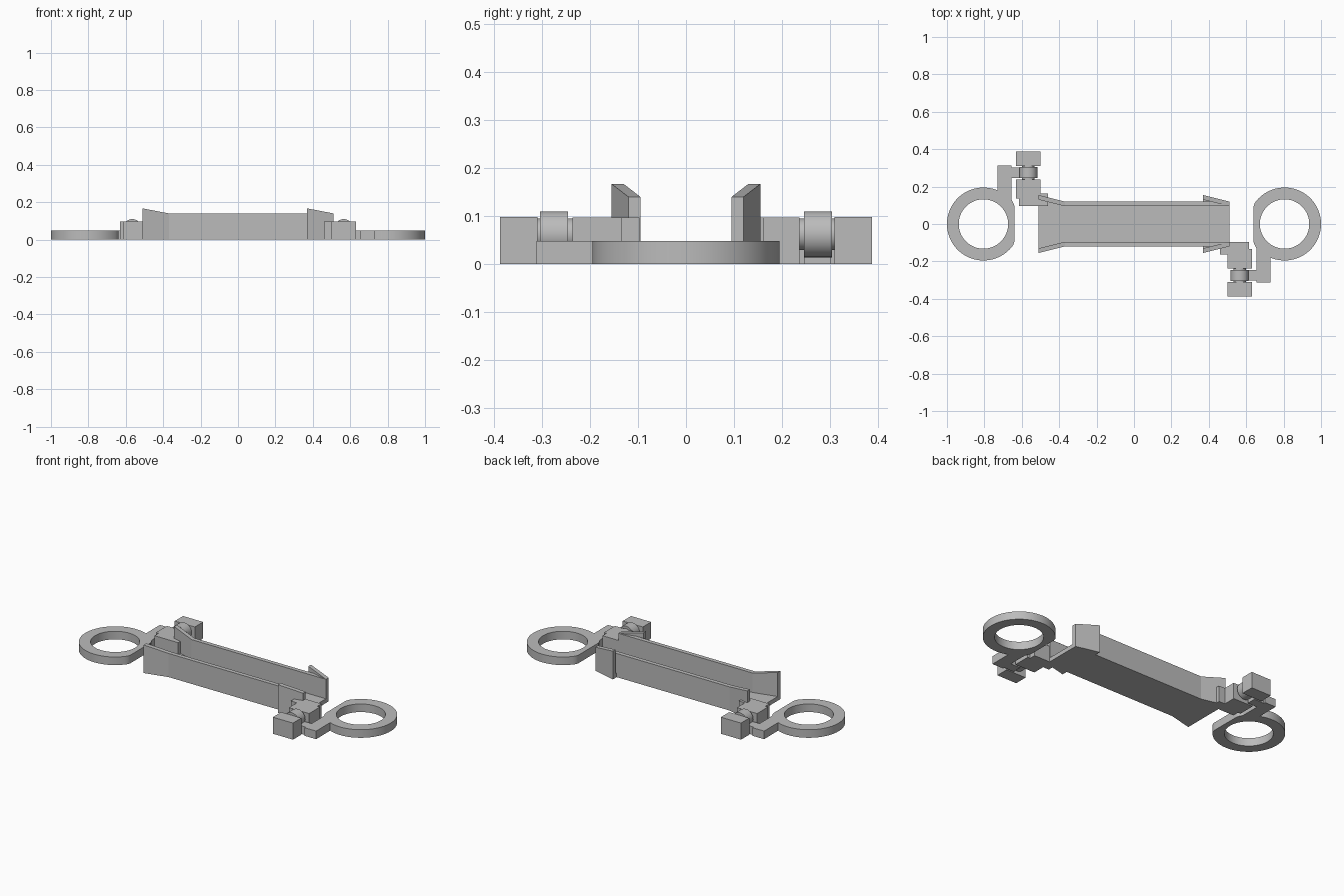
import bpy, bmesh, math
from mathutils import Matrix, Vector

if "Cube" in bpy.data.objects:
    bpy.data.objects.remove(bpy.data.objects["Cube"], do_unlink=True)

grey = bpy.data.materials.new("plain grey")
grey.use_nodes = True
COLOR = (0.5, 0.5, 0.5, 1)
grey.diffuse_color = COLOR
grey.node_tree.nodes["Principled BSDF"].inputs["Base Color"].default_value = COLOR


def finish(name, bm, smooth=False):
    bmesh.ops.recalc_face_normals(bm, faces=bm.faces)
    mesh = bpy.data.meshes.new(name)
    bm.to_mesh(mesh)
    bm.free()
    mesh.materials.append(grey)
    obj = bpy.data.objects.new(name, mesh)
    bpy.context.collection.objects.link(obj)
    if smooth:
        bpy.ops.object.select_all(action='DESELECT')
        obj.select_set(True)
        bpy.context.view_layer.objects.active = obj
        bpy.ops.object.shade_smooth_by_angle(angle=math.radians(30))
    return obj


def loft(name, sections):
    """Skin a row of matching closed cross-sections and cap the ends."""
    bm = bmesh.new()
    rows = [[bm.verts.new(p) for p in s] for s in sections]
    n = len(rows[0])
    for a, b in zip(rows, rows[1:]):
        for i in range(n):
            j = (i + 1) % n
            bm.faces.new((a[i], a[j], b[j], b[i]))
    bm.faces.new(rows[0])
    bm.faces.new(rows[-1])
    return finish(name, bm)


def plate(name, outline, height, turn):
    """Extrude a plan outline up from the ground, turned about the centre."""
    pts = [turn @ Vector((x, y, 0)) for x, y in outline]
    return loft(name, [pts, [p + Vector((0, 0, height)) for p in pts]])


def rod(name, radius, y0, y1, x, z, turn):
    """Cylinder lying along y."""
    bm = bmesh.new()
    place = Matrix.Translation((x, (y0 + y1) / 2, z)) @ Matrix.Rotation(math.pi / 2, 4, 'X')
    bmesh.ops.create_cone(bm, cap_ends=True, segments=40, radius1=radius,
                          radius2=radius, depth=abs(y1 - y0), matrix=turn @ place)
    return finish(name, bm, True)


def rect(x0, x1, y0, y1):
    return [(x0, y0), (x1, y0), (x1, y1), (x0, y1)]


# Open channel with a flared mouth at one end
WALL = 0.025


def trough(x, half, top):
    inner = half - WALL
    side = [(half, 0), (half, top), (inner, top), (inner, WALL)]
    both = side + [(-y, z) for y, z in reversed(side)]
    return [(x, y, z) for y, z in both]


loft("channel", [trough(-0.51, 0.155, 0.167), trough(-0.37, 0.12, 0.14),
                 trough(0.51, 0.12, 0.14)])
# Matching barbs on the other end
loft("channel_barbs", [trough(0.37, 0.155, 0.167), trough(0.51, 0.12, 0.14)])


def ring(name, turn):
    """Flat ring with its inward side cut straight."""
    bm = bmesh.new()
    rows = []
    count = 72
    for i in range(count):
        a = math.tau * i / count
        c, s = math.cos(a), math.sin(a)
        outer = 0.195
        if c < 0:
            outer = min(outer, 0.165 / -c)
        rows.append([bm.verts.new(turn @ Vector((0.805 + r * c, r * s, z)))
                     for r, z in ((0.132, 0), (outer, 0), (outer, 0.048), (0.132, 0.048))])
    for i in range(count):
        a, b = rows[i], rows[(i + 1) % count]
        for k in range(4):
            m = (k + 1) % 4
            bm.faces.new((a[k], a[m], b[m], b[k]))
    finish(name, bm, True)


# Ring, arm and hinge at each end, one the half turn of the other
for side, angle in (("left", 0), ("right", math.pi)):
    turn = Matrix.Rotation(angle, 4, 'Z')
    ring(side + "_ring", turn)
    plate(side + "_arm", [(0.64, -0.1), (0.655, -0.13), (0.655, -0.247), (0.59, -0.247),
                          (0.59, -0.302), (0.655, -0.302), (0.655, -0.312),
                          (0.73, -0.312), (0.73, -0.165), (0.70, -0.115), (0.675, -0.075)],
          0.048, turn)
    plate(side + "_outer_hinge_block", rect(0.5, 0.632, -0.388, -0.31), 0.098, turn)
    plate(side + "_inner_hinge_block",
          [(0.46, -0.097), (0.46, -0.163), (0.5, -0.163), (0.5, -0.237), (0.632, -0.237),
           (0.632, -0.135), (0.615, -0.135), (0.615, -0.097)], 0.097, turn)
    rod(side + "_hinge_barrel", 0.048, -0.304, -0.246, 0.565, 0.062, turn)
    rod(side + "_hinge_pin", 0.033, -0.32, -0.23, 0.565, 0.062, turn)
